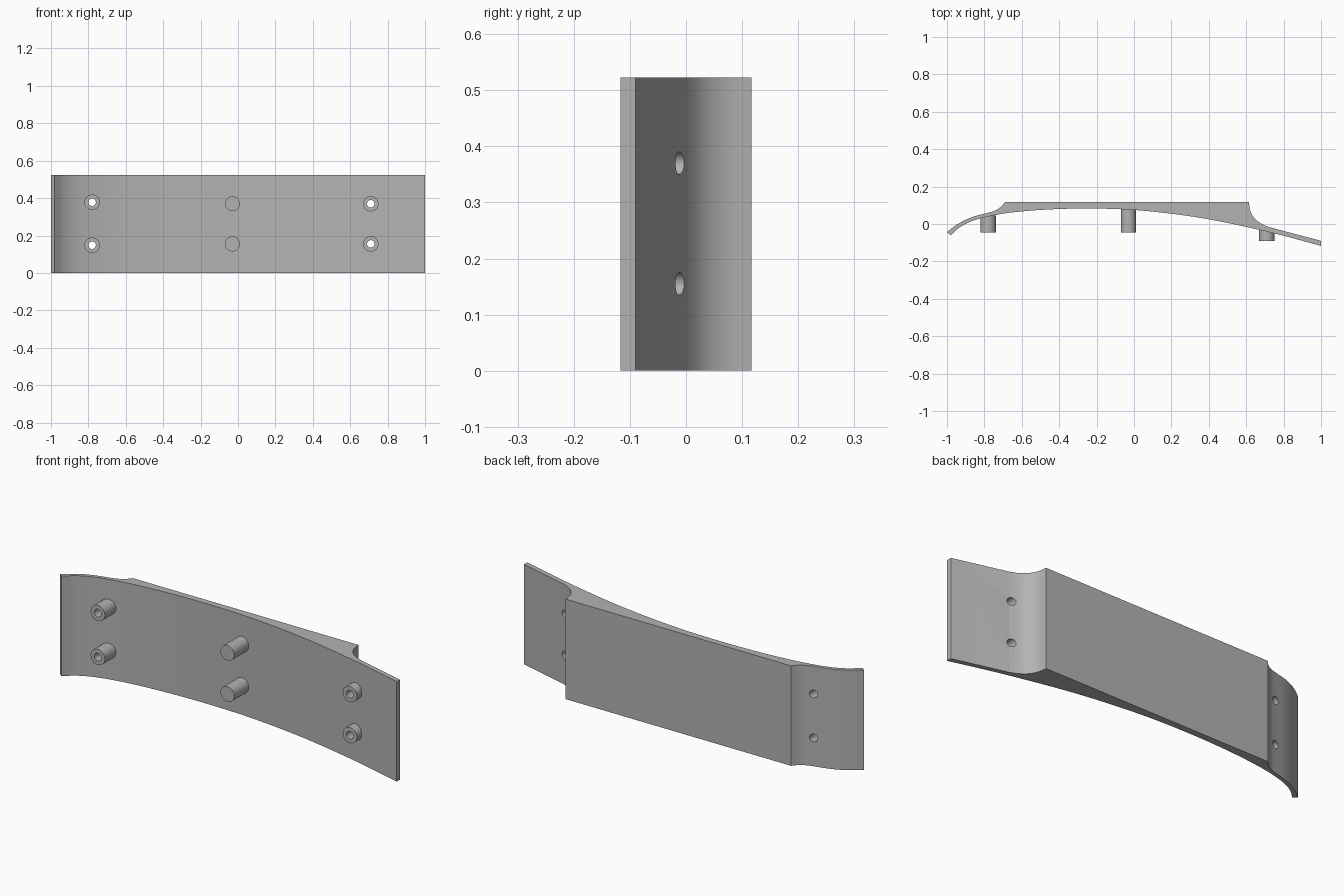
import bpy, bmesh, math
from mathutils import Vector, Matrix

if "Cube" in bpy.data.objects:
    bpy.data.objects.remove(bpy.data.objects["Cube"])

H = 0.523
grey = bpy.data.materials.new("plain grey")
grey.diffuse_color = (0.45, 0.45, 0.45, 1)
grey.use_nodes = True
grey.node_tree.nodes["Principled BSDF"].inputs["Base Color"].default_value = grey.diffuse_color


def spline(pts, n=5):
    """Smooth curve through the points."""
    p = [Vector(q) for q in pts]
    p = [2 * p[0] - p[1]] + p + [2 * p[-1] - p[-2]]
    out = []
    for i in range(1, len(p) - 2):
        a, b, c, d = p[i - 1:i + 3]
        for k in range(n):
            t = k / n
            out.append(0.5 * (2 * b + (c - a) * t + (2 * a - 5 * b + 4 * c - d) * t * t
                              + (3 * b - a - 3 * c + d) * t ** 3))
    return out + [p[-2]]


def finish(name, bm):
    bmesh.ops.recalc_face_normals(bm, faces=bm.faces)
    me = bpy.data.meshes.new(name)
    bm.to_mesh(me)
    bm.free()
    me.materials.append(grey)
    ob = bpy.data.objects.new(name, me)
    bpy.context.collection.objects.link(ob)
    return ob


def rods(name, specs):
    """Cylinders along y: (x, z, radius, y0, y1)."""
    bm = bmesh.new()
    for x, z, r, y0, y1 in specs:
        m = Matrix.Translation((x, (y0 + y1) / 2, z)) @ Matrix.Rotation(math.pi / 2, 4, 'X')
        bmesh.ops.create_cone(bm, cap_ends=True, segments=40, radius1=r, radius2=r,
                              depth=y1 - y0, matrix=m)
    return finish(name, bm)


# curved plate: front arc, then back outline with raised flat pad
front = spline([(-.98, -.06), (-.935, -.02), (-.88, .01), (-.82, .03), (-.72, .052), (-.6, .067),
                (-.45, .078), (-.26, .083), (-.03, .077), (.2, .055), (.4, .025), (.62, -.02),
                (.8, -.063), (1, -.117)])
right_cove = spline([(.72, -.016), (.68, .002), (.645, .03), (.622, .07), (.614, .117)])
left_cove = spline([(-.69, .117), (-.714, .09), (-.745, .071), (-.78, .06), (-.85, .042),
                    (-.91, .018), (-.96, -.012), (-1, -.043)])
outline = front + [Vector((1, -.09))] + right_cove + left_cove
bm = bmesh.new()
base = bm.faces.new([bm.verts.new((p.x, p.y, 0)) for p in outline])
top = bmesh.ops.extrude_face_region(bm, geom=[base])["geom"]
bmesh.ops.translate(bm, vec=(0, 0, H), verts=[v for v in top if isinstance(v, bmesh.types.BMVert)])
plate = finish("curved_plate", bm)

# pegs (left, middle, right pairs) and the bores through the outer pairs
LEFT, INNER = (.148, .378), (.155, .37)
pegs = rods("pegs", [(-.78, z, .041, -.045, .046) for z in LEFT]
            + [(-.03, z, .04, -.045, .09) for z in INNER]
            + [(.71, z, .041, -.09, -.028) for z in INNER])
bores = rods("bore_cutter", [(-.78, z, .02, -.2, .2) for z in LEFT]
             + [(.71, z, .02, -.2, .2) for z in INNER])

for tool, op in ((pegs, 'UNION'), (bores, 'DIFFERENCE')):
    mod = plate.modifiers.new(op.lower(), 'BOOLEAN')
    mod.object, mod.operation, mod.solver = tool, op, 'EXACT'
    bpy.context.view_layer.objects.active = plate
    bpy.ops.object.modifier_apply(modifier=mod.name)
    bpy.data.objects.remove(tool)

bpy.ops.object.select_all(action='DESELECT')
plate.select_set(True)
bpy.context.view_layer.objects.active = plate
bpy.ops.object.shade_smooth_by_angle(angle=math.radians(30))
